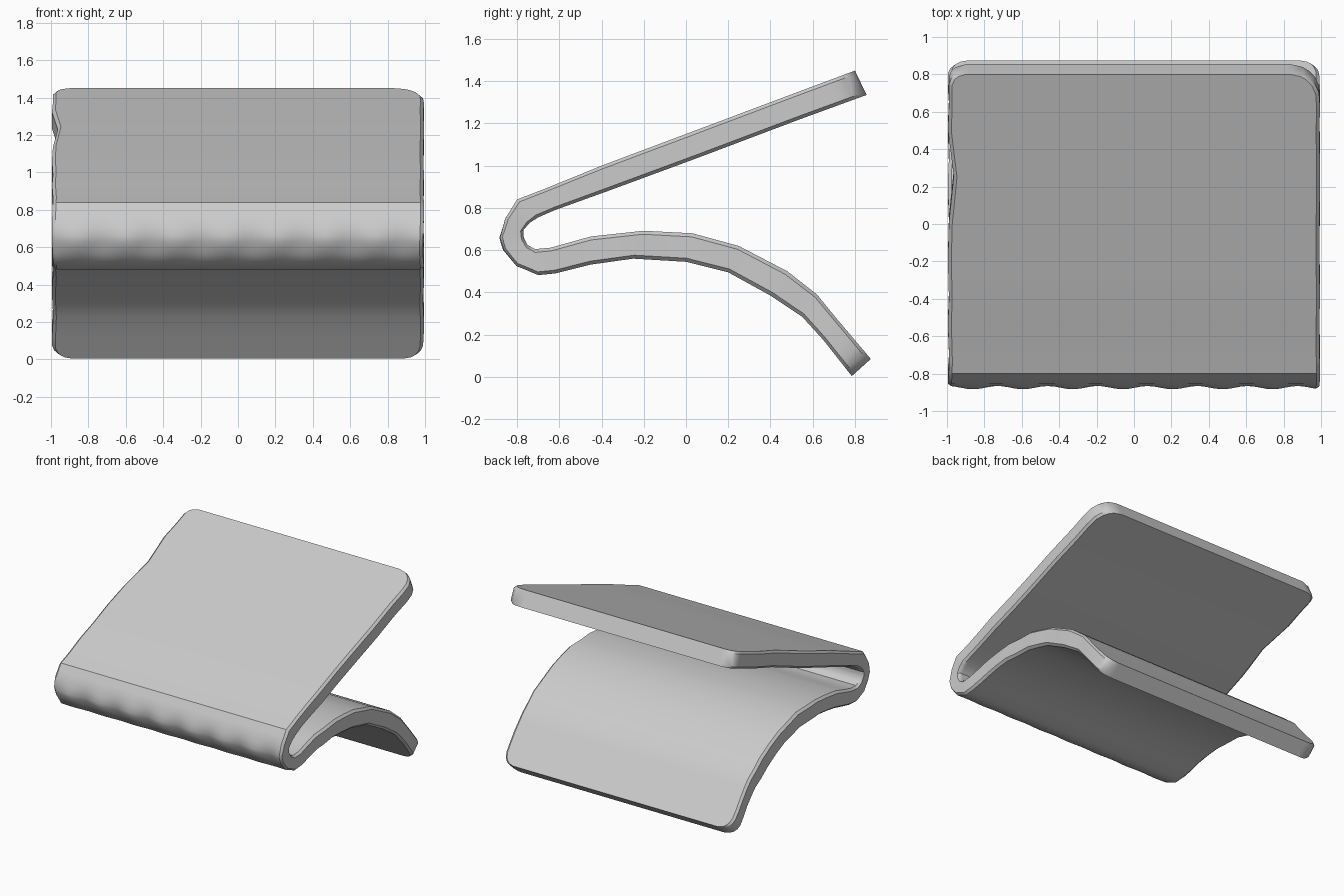
import bpy, bmesh, math
from mathutils import Vector

if "Cube" in bpy.data.objects:
    bpy.data.objects.remove(bpy.data.objects["Cube"])

# Folded sheet cross-section (y, z), from the upper free edge round the fold to the lower one
OUTER = [(.80, 1.45), (.5, 1.338), (0, 1.15), (-.4, 1.0), (-.67, .89), (-.80, .84), (-.855, .75),
         (-.875, .66), (-.855, .60), (-.80, .525), (-.70, .482), (-.62, .49), (-.45, .532), (-.25, .56),
         (0, .545), (.2, .495), (.4, .385), (.55, .285), (.65, .175), (.785, .004)]
INNER = [(.855, 1.335), (.54, 1.22), (.05, 1.035), (-.37, .88), (-.62, .79), (-.70, .755), (-.74, .73),
         (-.77, .695), (-.768, .66), (-.75, .625), (-.715, .605), (-.64, .612), (-.45, .665), (-.2, .692),
         (.03, .68), (.25, .62), (.48, .50), (.62, .39), (.71, .28), (.875, .085)]


def resample(points):
    """Add rows between profile points, tighter near both free edges."""
    rows, last = [], len(points) - 2
    for i in range(len(points) - 1):
        a, b = Vector(points[i]), Vector(points[i + 1])
        steps = (0, .04, .1, .2, .35, .6) if i == 0 else (0, .4, .65, .8, .9, .96) if i == last else (0, .5)
        rows += [a.lerp(b, t) for t in steps]
    return rows + [Vector(points[-1])]


outer, inner = resample(OUTER), resample(INNER)
rows = len(outer)
length = [0]
for i in range(1, rows):
    length.append(length[-1] + ((outer[i] + inner[i]) / 2 - (outer[i - 1] + inner[i - 1]) / 2).length)


def corner(d, r):
    """Inset of the side edge at distance d from a free edge with corner radius r."""
    return 0 if d >= r else r - math.sqrt(max(0, r * r - (r - d) ** 2))


def half_width(i, side):
    s, end = length[i], length[-1] - length[i]
    w = .995 - corner(end, .09)
    w -= corner(s, .08) if side < 0 else corner(s, .14)
    w -= .006 * (1 + math.sin(s * 17 + side)) * .5
    if side < 0:  # small dent in the left edge of the upper sheet
        w -= .03 * math.exp(-((s - .62) / .09) ** 2)
    return w


# Columns across the width; the outermost pair is thinned to soften the side edges
COLS = [-1, -.982] + [k / 28 for k in range(-27, 28)] + [.982, 1]
bm = bmesh.new()
top, bottom = [], []
for u in COLS:
    side = -1 if u < 0 else 1
    up, down = [], []
    for i in range(rows):
        o, n = outer[i].copy(), inner[i].copy()
        x = u * half_width(i, side)
        if abs(u) == 1:
            mid = (o + n) / 2
            o, n = mid.lerp(o, .75), mid.lerp(n, .75)
        # scalloped ripple along the fold
        fold = math.exp(-((o.y - .62) / .08) ** 2) if o.x < -.75 else 0
        o.x -= .011 * fold * math.cos(2 * math.pi * (x + .06) / .267)
        up.append(bm.verts.new((x, o.x, o.y)))
        down.append(bm.verts.new((x, n.x, n.y)))
    top.append(up)
    bottom.append(down)

# Skins and free edges
for c in range(len(COLS) - 1):
    for i in range(rows - 1):
        for g in (top, bottom):
            bm.faces.new((g[c][i], g[c + 1][i], g[c + 1][i + 1], g[c][i + 1]))
    for i in (0, rows - 1):
        bm.faces.new((top[c][i], top[c + 1][i], bottom[c + 1][i], bottom[c][i]))
# Side walls
for c in (0, len(COLS) - 1):
    for i in range(rows - 1):
        bm.faces.new((top[c][i], top[c][i + 1], bottom[c][i + 1], bottom[c][i]))
bmesh.ops.recalc_face_normals(bm, faces=bm.faces)

mesh = bpy.data.meshes.new("folded_sheet")
bm.to_mesh(mesh)
bm.free()
sheet = bpy.data.objects.new("folded_sheet", mesh)
bpy.context.collection.objects.link(sheet)

grey = bpy.data.materials.new("light grey")
grey.diffuse_color = (.6, .6, .6, 1)
grey.use_nodes = True
grey.node_tree.nodes["Principled BSDF"].inputs["Base Color"].default_value = grey.diffuse_color
mesh.materials.append(grey)

bpy.context.view_layer.objects.active = sheet
sheet.select_set(True)
bpy.ops.object.shade_smooth_by_angle(angle=math.radians(35))
